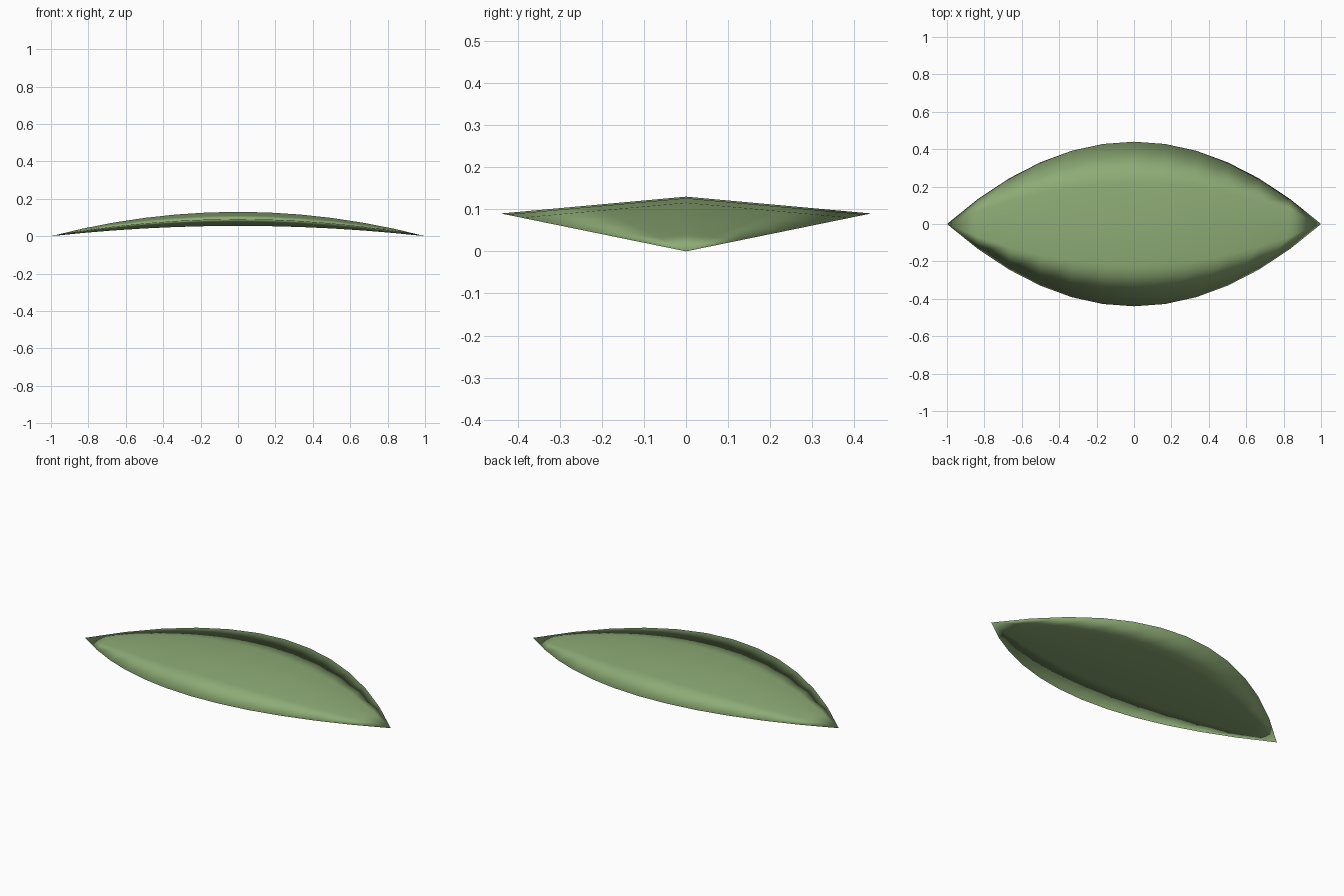
import bpy, bmesh

if "Cube" in bpy.data.objects:
    bpy.data.objects.remove(bpy.data.objects["Cube"])

N = 12                       # segments along the leaf
ROWS = (-1, -0.5, 0, 0.5, 1)  # positions across the leaf
HALF_W, RIM_Z, TOP_Z, LOW_Z = 0.44, 0.09, 0.13, 0.055

bm = bmesh.new()


def skin(mid_z, flip):
    """One side of the leaf: arched lengthwise, ridged along the middle."""
    grid = []
    for i in range(N + 1):
        x = -1 + 2 * i / N
        k = 1 - x * x
        grid.append([bm.verts.new((x, HALF_W * k * r,
                                   k * (mid_z + (RIM_Z - mid_z) * abs(r))))
                     for r in ROWS])
    for a, b in zip(grid, grid[1:]):
        for j in range(len(ROWS) - 1):
            quad = [a[j], b[j], b[j + 1], a[j + 1]]
            bm.faces.new(quad[::-1] if flip else quad)


# Upper and lower skins, welded at the rim and tips
skin(TOP_Z, False)
skin(LOW_Z, True)
bmesh.ops.remove_doubles(bm, verts=bm.verts, dist=1e-5)
bmesh.ops.recalc_face_normals(bm, faces=bm.faces)
for f in bm.faces:
    f.smooth = True

mesh = bpy.data.meshes.new("leaf")
bm.to_mesh(mesh)
bm.free()
leaf = bpy.data.objects.new("leaf", mesh)
bpy.context.collection.objects.link(leaf)

# Leaf colour
mat = bpy.data.materials.new("leaf_green")
mat.diffuse_color = (0.27, 0.41, 0.18, 1)
mat.use_nodes = True
mat.node_tree.nodes["Principled BSDF"].inputs["Base Color"].default_value = mat.diffuse_color
mesh.materials.append(mat)
